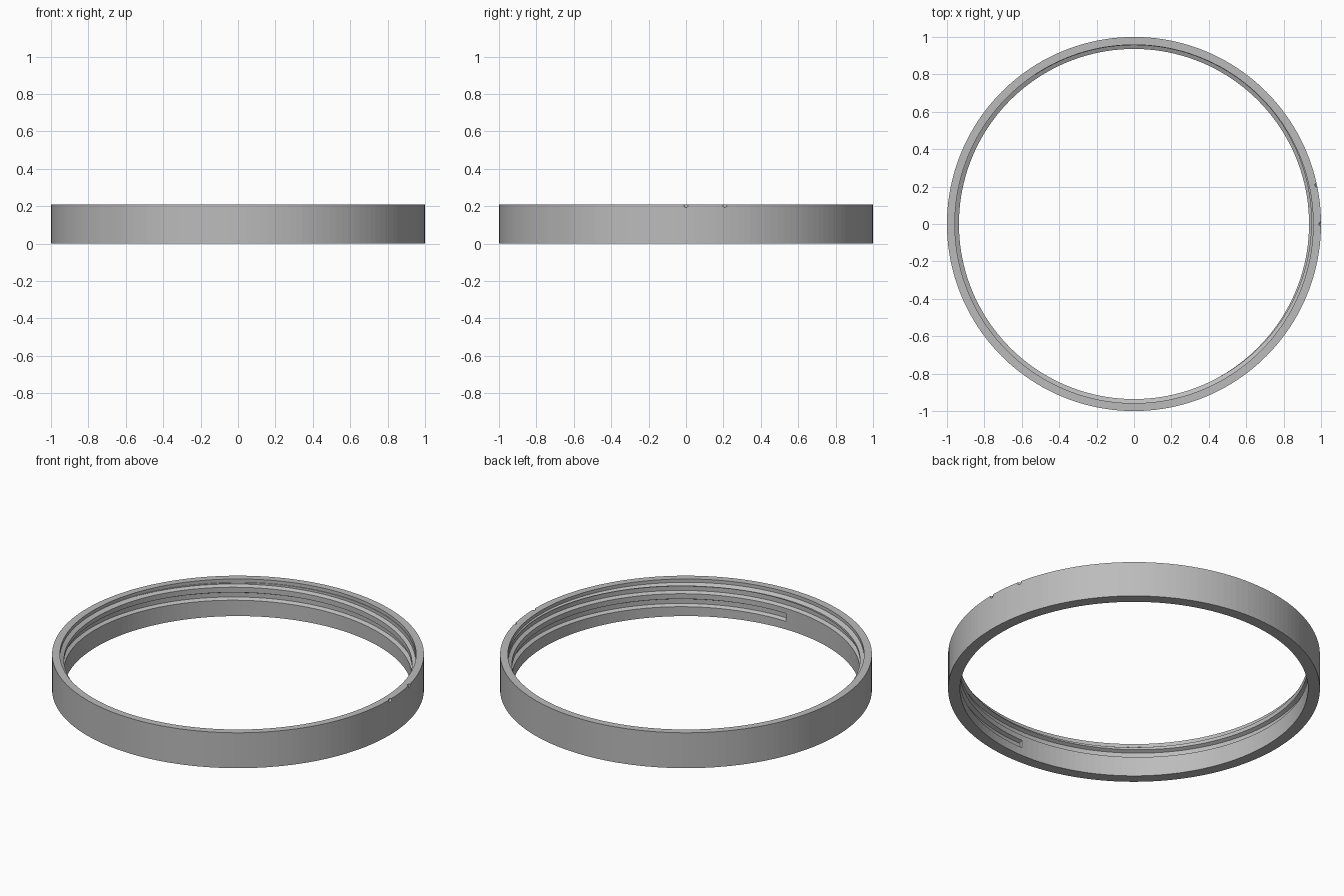
import bpy
import bmesh
from math import cos, sin, radians, tau

cube = bpy.data.objects.get("Cube")
if cube:
    bpy.data.objects.remove(cube, do_unlink=True)

HEIGHT = 0.21
SEGMENTS = 160
PITCH = 0.077
GROOVE_START = radians(270)
TURNS = 2.1

grey = bpy.data.materials.new("plain grey")
grey.use_nodes = True
grey.diffuse_color = (0.5, 0.5, 0.5, 1)
grey.node_tree.nodes["Principled BSDF"].inputs["Base Color"].default_value = grey.diffuse_color


def make_object(name, bm):
    bmesh.ops.recalc_face_normals(bm, faces=bm.faces)
    mesh = bpy.data.meshes.new(name)
    bm.to_mesh(mesh)
    bm.free()
    mesh.materials.append(grey)
    obj = bpy.data.objects.new(name, mesh)
    bpy.context.collection.objects.link(obj)
    return obj


def sweep(name, profile, steps, start=0.0, turns=1.0, rise=0.0, closed=False):
    """Sweep an (r, z) profile around z, climbing by rise per turn."""
    bm = bmesh.new()
    rings = []
    for i in range(steps + (not closed)):
        t = turns * i / steps
        a = start + tau * t
        rings.append([bm.verts.new((r * cos(a), r * sin(a), z + rise * t))
                      for r, z in profile])
    n = len(profile)
    pairs = list(zip(rings, rings[1:]))
    if closed:
        pairs.append((rings[-1], rings[0]))
    for p, q in pairs:
        for j in range(n):
            k = (j + 1) % n
            bm.faces.new((p[j], p[k], q[k], q[j]))
    if not closed:
        bm.faces.new(rings[0])
        bm.faces.new(rings[-1])
    return make_object(name, bm)


def cut(target, cutter):
    cutter.hide_render = True
    cutter.hide_viewport = True
    mod = target.modifiers.new(cutter.name, "BOOLEAN")
    mod.operation = "DIFFERENCE"
    mod.solver = "EXACT"
    mod.object = cutter


# Ring body with a relieved mouth at the top of the bore
ring = sweep("threaded_ring",
             [(1, 0), (1, HEIGHT), (0.958, HEIGHT), (0.958, 0.19),
              (0.936, 0.177), (0.936, 0)],
             SEGMENTS, closed=True)

# Helical groove inside the bore, running out through the mouth
groove = sweep("groove_cutter",
               [(0.92, 0.046), (0.936, 0.048), (0.956, 0.058),
                (0.956, 0.084), (0.936, 0.094), (0.92, 0.096)],
               int(SEGMENTS * TURNS), GROOVE_START, TURNS, PITCH)
cut(ring, groove)

# Two tiny index dents on the outer top edge
for name, angle in (("front_dent_cutter", 0), ("back_dent_cutter", 12)):
    bm = bmesh.new()
    bmesh.ops.create_uvsphere(bm, u_segments=12, v_segments=8, radius=0.012)
    a = radians(angle)
    bmesh.ops.translate(bm, verts=bm.verts, vec=(cos(a), sin(a), 0.205))
    cut(ring, make_object(name, bm))

# Apply the cuts and remove the cutters
bpy.context.view_layer.update()
graph = bpy.context.evaluated_depsgraph_get()
result = bpy.data.meshes.new_from_object(ring.evaluated_get(graph))
cutters = [m.object for m in ring.modifiers]
ring.modifiers.clear()
ring.data = result
for c in cutters:
    bpy.data.objects.remove(c, do_unlink=True)
